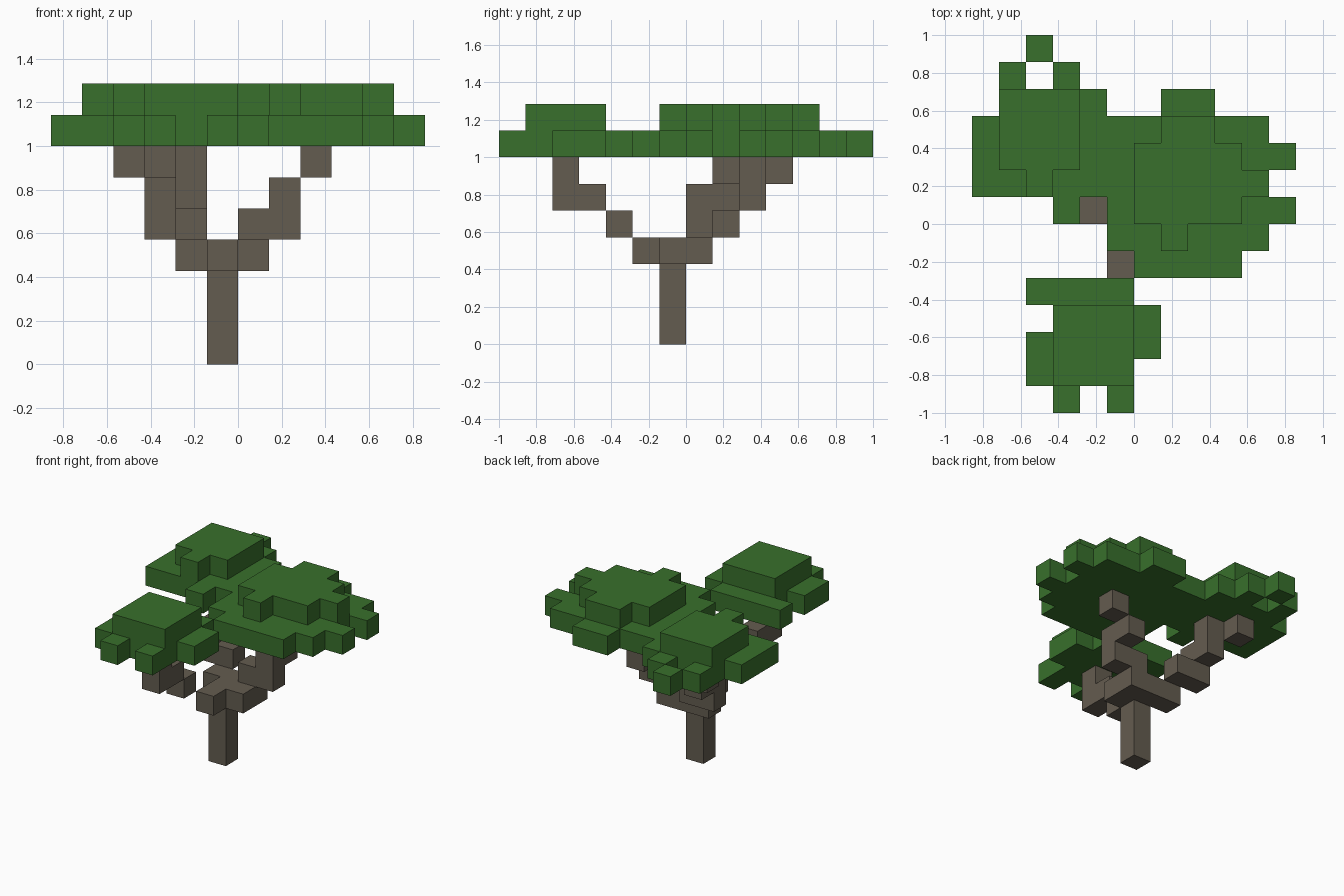
import bpy, bmesh, math
from mathutils import Vector

if "Cube" in bpy.data.objects:
    bpy.data.objects.remove(bpy.data.objects["Cube"], do_unlink=True)

U = 1 / 7  # block size


def make_material(name, color):
    mat = bpy.data.materials.new(name)
    mat.use_nodes = True
    mat.diffuse_color = (*color, 1)
    mat.node_tree.nodes["Principled BSDF"].inputs["Base Color"].default_value = (*color, 1)
    return mat


bark = make_material("bark brown", (0.127, 0.107, 0.08))
leaf = make_material("leaf green", (0.04, 0.16, 0.025))


def layer(z, rows):
    """Blocks of one level, given as (y, first x, last x) runs."""
    return {(x, y, z) for y, a, b in rows for x in range(a, b + 1)}


# Trunk and the fork block on top of it
trunk = {(-1, -1, z) for z in range(4)}
fork = layer(3, [(0, -2, 0), (-1, 0, 0), (-2, -1, -1)])

# Branches climbing to the three crowns
left_branch = {(0, 0, 4), (1, 0, 4), (1, 0, 5), (1, 1, 5), (2, 1, 6)}
right_branch = {(-2, 1, 4), (-3, 1, 4), (-3, 1, 5), (-3, 2, 5), (-3, 2, 6), (-4, 3, 6)}
front_branch = {(-2, -3, 4), (-2, -4, 5), (-2, -5, 5), (-2, -5, 6)}

# Wide lower foliage
back_foliage = layer(7, [
    (6, -4, -4), (5, -5, -5), (5, -3, -3), (4, -5, -2), (4, 1, 2),
    (3, -6, 4), (2, -6, 5), (1, -6, 4), (0, -3, -3), (0, -1, 5),
    (-1, -1, 4), (-2, 0, 3)])
front_foliage = layer(7, [
    (-3, -4, -1), (-4, -3, 0), (-5, -4, 0), (-6, -4, -1),
    (-7, -3, -3), (-7, -1, -1)])

# Raised crowns
left_crown = layer(8, [(3, 1, 2), (2, 0, 3), (1, 0, 4), (0, 0, 3), (-1, 1, 1)])
right_crown = layer(8, [(4, -5, -3), (3, -5, -3), (2, -5, -3), (1, -4, -4)])
front_crown = layer(8, [(y, -3, -1) for y in (-4, -5, -6)])

parts = [
    ("trunk", trunk, bark), ("fork", fork, bark),
    ("left_branch", left_branch, bark), ("right_branch", right_branch, bark),
    ("front_branch", front_branch, bark),
    ("back_foliage", back_foliage, leaf), ("front_foliage", front_foliage, leaf),
    ("left_crown", left_crown, leaf), ("right_crown", right_crown, leaf),
    ("front_crown", front_crown, leaf)]
solid = set().union(*(cells for _, cells, _ in parts))


def build(name, cells, mat):
    """Skin a set of blocks, leaving out faces buried against other blocks."""
    bm = bmesh.new()
    for cell in sorted(cells):
        center = Vector(cell) + Vector((0.5, 0.5, 0.5))
        for axis in range(3):
            for sign in (-1, 1):
                n = Vector((0, 0, 0))
                n[axis] = sign
                if tuple(int(c + d) for c, d in zip(cell, n)) in solid:
                    continue
                s = Vector((0, 0, 0))
                s[(axis + 1) % 3] = 0.5
                t = n.cross(s)
                mid = center + n / 2
                corners = (mid - s - t, mid + s - t, mid + s + t, mid - s + t)
                bm.faces.new([bm.verts.new(p * U) for p in corners])
    bmesh.ops.remove_doubles(bm, verts=bm.verts[:], dist=0.001)
    bmesh.ops.dissolve_limit(bm, angle_limit=math.radians(1),
                             verts=bm.verts[:], edges=bm.edges[:])
    mesh = bpy.data.meshes.new(name)
    bm.to_mesh(mesh)
    bm.free()
    mesh.materials.append(mat)
    bpy.context.collection.objects.link(bpy.data.objects.new(name, mesh))


for part in parts:
    build(*part)
